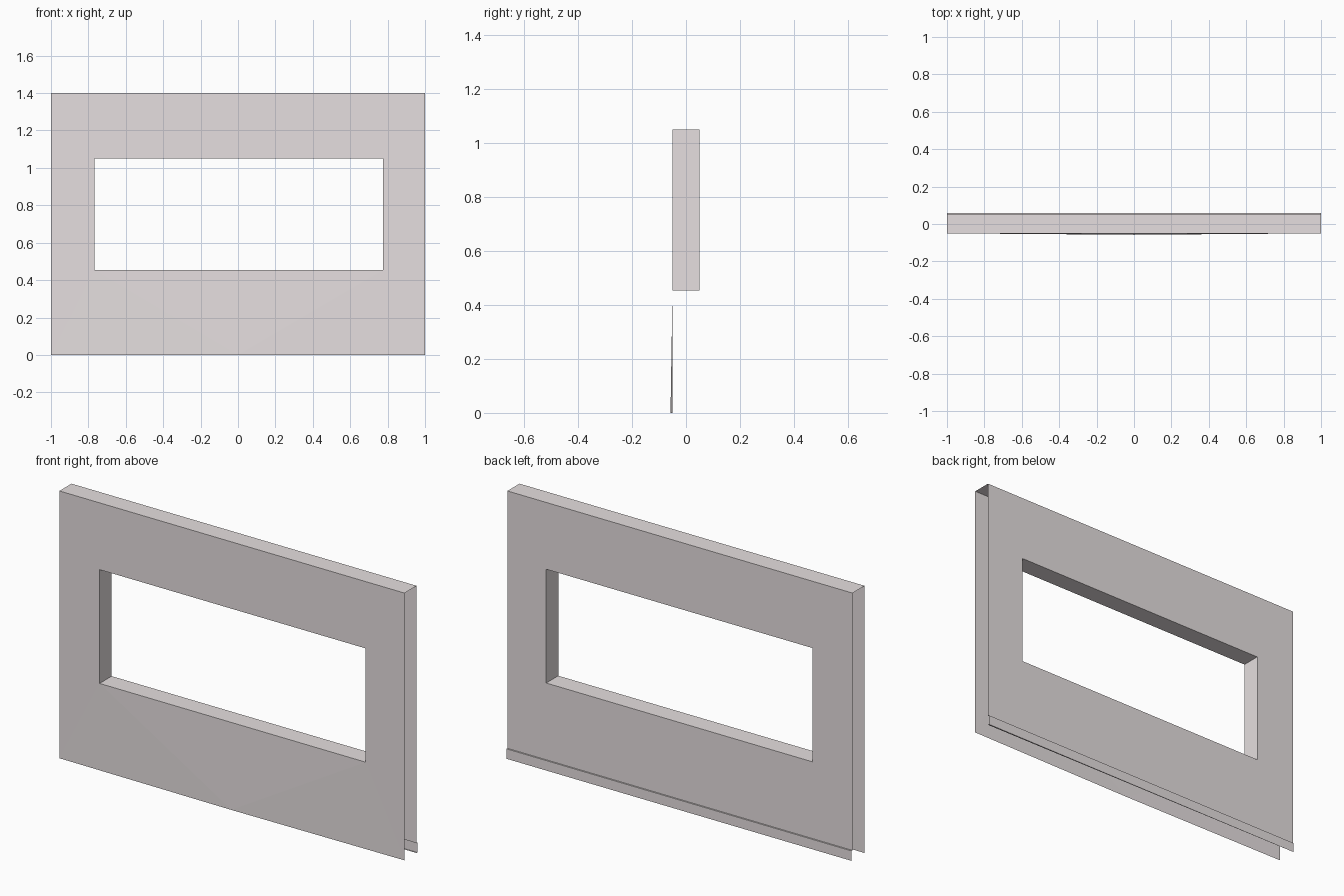
import bpy, bmesh

if "Cube" in bpy.data.objects:
    bpy.data.objects.remove(bpy.data.objects["Cube"])

# Main dimensions
W, H = 1.0, 1.4                  # half width, height
T, OUT = 0.05, 0.0575            # half thickness, outermost depth
L, R, B, TOP = -0.767, 0.775, 0.454, 1.05   # window opening
STRIP = 0.052                    # height of the strip at the back

grey = bpy.data.materials.new("warm_light_grey")
grey.diffuse_color = (0.787, 0.738, 0.742, 1)
grey.use_nodes = True
grey.node_tree.nodes["Principled BSDF"].inputs["Base Color"].default_value = grey.diffuse_color


def make(name, faces):
    """Build an object from a list of polygons, merging shared corners."""
    bm = bmesh.new()
    for f in faces:
        bm.faces.new([bm.verts.new(p) for p in f])
    bmesh.ops.remove_doubles(bm, verts=bm.verts[:], dist=1e-5)
    me = bpy.data.meshes.new(name)
    bm.to_mesh(me)
    bm.free()
    me.materials.append(grey)
    ob = bpy.data.objects.new(name, me)
    bpy.context.collection.objects.link(ob)


def sheet(y, base):
    """Four mitred faces around the window, facing -y."""
    outer = [(-W, y, base), (W, y, base), (W, y, H), (-W, y, H)]
    inner = [(L, y, B), (R, y, B), (R, y, TOP), (L, y, TOP)]
    return [[outer[i], outer[(i + 1) % 4], inner[(i + 1) % 4], inner[i]] for i in range(4)]


# Front sheet: the face below the window bows slightly out at bottom centre
front = sheet(-T, 0)
bl, br, wr, wl = front[0]
mid = (0, -OUT, 0)
make("front_panel", [[bl, mid, wl], [mid, wr, wl], [mid, br, wr]] + front[1:])

# Back sheet, stopping above the bottom strip
make("back_panel", [f[::-1] for f in sheet(T, STRIP)])

# Protruding strip along the bottom of the back, with a tapering underside
profile = [(T, STRIP), (OUT, STRIP), (OUT, 0)]
strip = [[(-W, *a), (W, *a), (W, *b), (-W, *b)][::-1] for a, b in zip(profile, profile[1:])]
strip.append([(W, T, 0), (-W, OUT, 0), (W, OUT, 0)])
make("bottom_strip", strip)

# Top cap
make("top_cap", [[(-W, -T, H), (W, -T, H), (W, T, H), (-W, T, H)]])

# Window reveal, facing into the opening
ring = [(L, B), (R, B), (R, TOP), (L, TOP)]
make("window_reveal", [[(a[0], -T, a[1]), (b[0], -T, b[1]), (b[0], T, b[1]), (a[0], T, a[1])]
                       for a, b in zip(ring, ring[1:] + ring[:1])])
